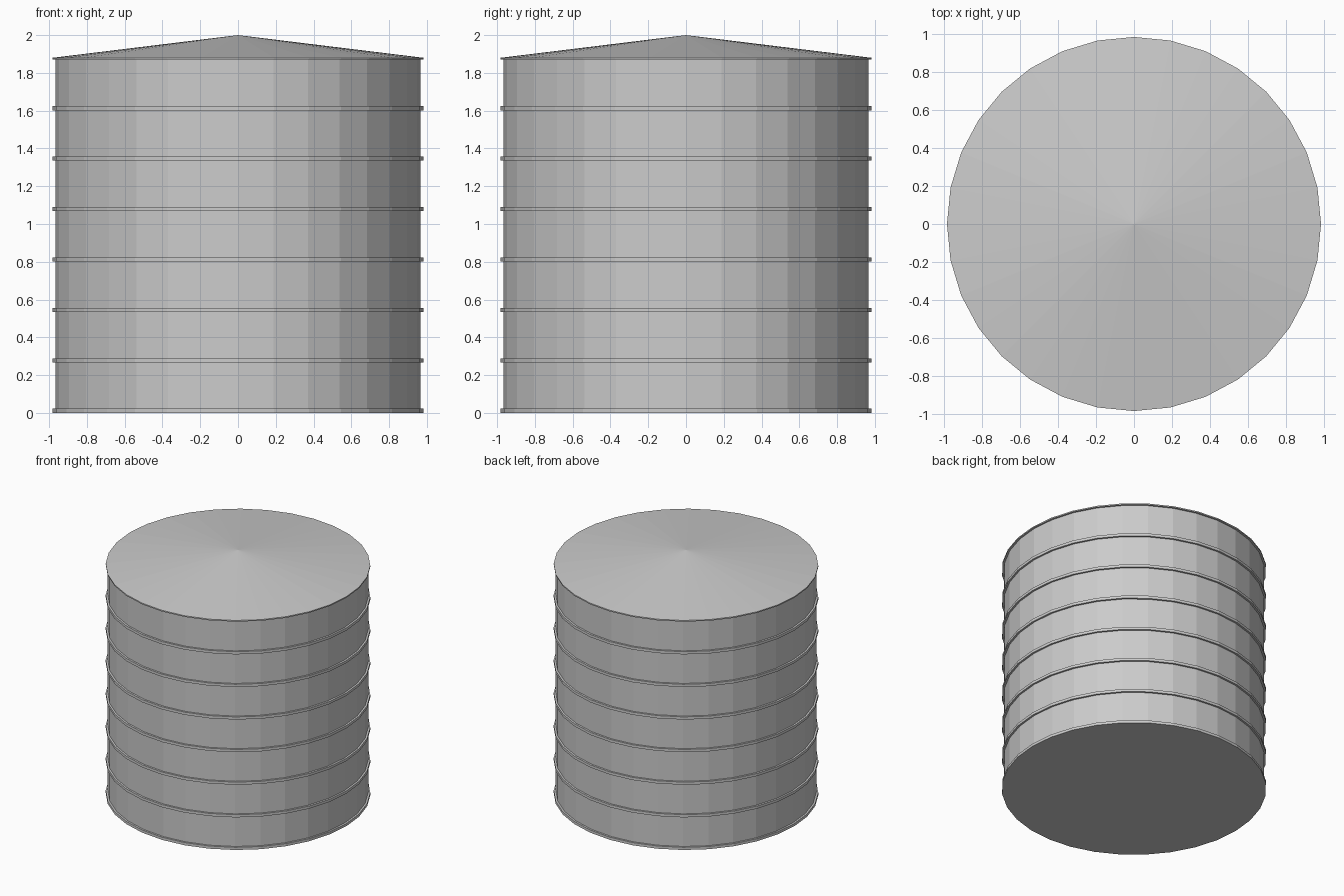
import bpy, bmesh
from math import cos, sin, tau

if "Cube" in bpy.data.objects:
    bpy.data.objects.remove(bpy.data.objects["Cube"])

SIDES = 32
WALL_R, BAND_R = 0.967, 0.982
EAVE_Z, TOP_Z = 1.88, 2.0
BAND_H, BAND_STEP, BANDS = 0.022, 0.267, 7


def lathe(name, profile):
    """Revolve (radius, z) points, listed from bottom to top, into flat facets."""
    bm = bmesh.new()
    rings = []
    for r, z in profile:
        n = SIDES if r > 0 else 1
        rings.append([bm.verts.new((r * cos(tau * i / SIDES), r * sin(tau * i / SIDES), z))
                      for i in range(n)])
    for a, b in zip(rings, rings[1:]):
        for i in range(SIDES):
            j = (i + 1) % SIDES
            if len(a) == 1:
                bm.faces.new((a[0], b[j], b[i]))
            elif len(b) == 1:
                bm.faces.new((a[i], a[j], b[0]))
            else:
                bm.faces.new((a[i], a[j], b[j], b[i]))
    mesh = bpy.data.meshes.new(name)
    bm.to_mesh(mesh)
    bm.free()
    obj = bpy.data.objects.new(name, mesh)
    bpy.context.collection.objects.link(obj)
    return obj


# Tank wall with closed floor
lathe("tank_wall", [(0, 0), (WALL_R, 0), (WALL_R, EAVE_Z)])

# Evenly spaced hoops, the lowest at the ground
for k in range(BANDS):
    z = k * BAND_STEP
    lathe(f"hoop_{k + 1}", [(WALL_R, z), (BAND_R, z), (BAND_R, z + BAND_H), (WALL_R, z + BAND_H)])

# Shallow conical roof with a thin eave lip
lathe("roof", [(WALL_R, EAVE_Z - 0.01), (BAND_R, EAVE_Z - 0.01), (BAND_R, EAVE_Z), (0, TOP_Z)])
